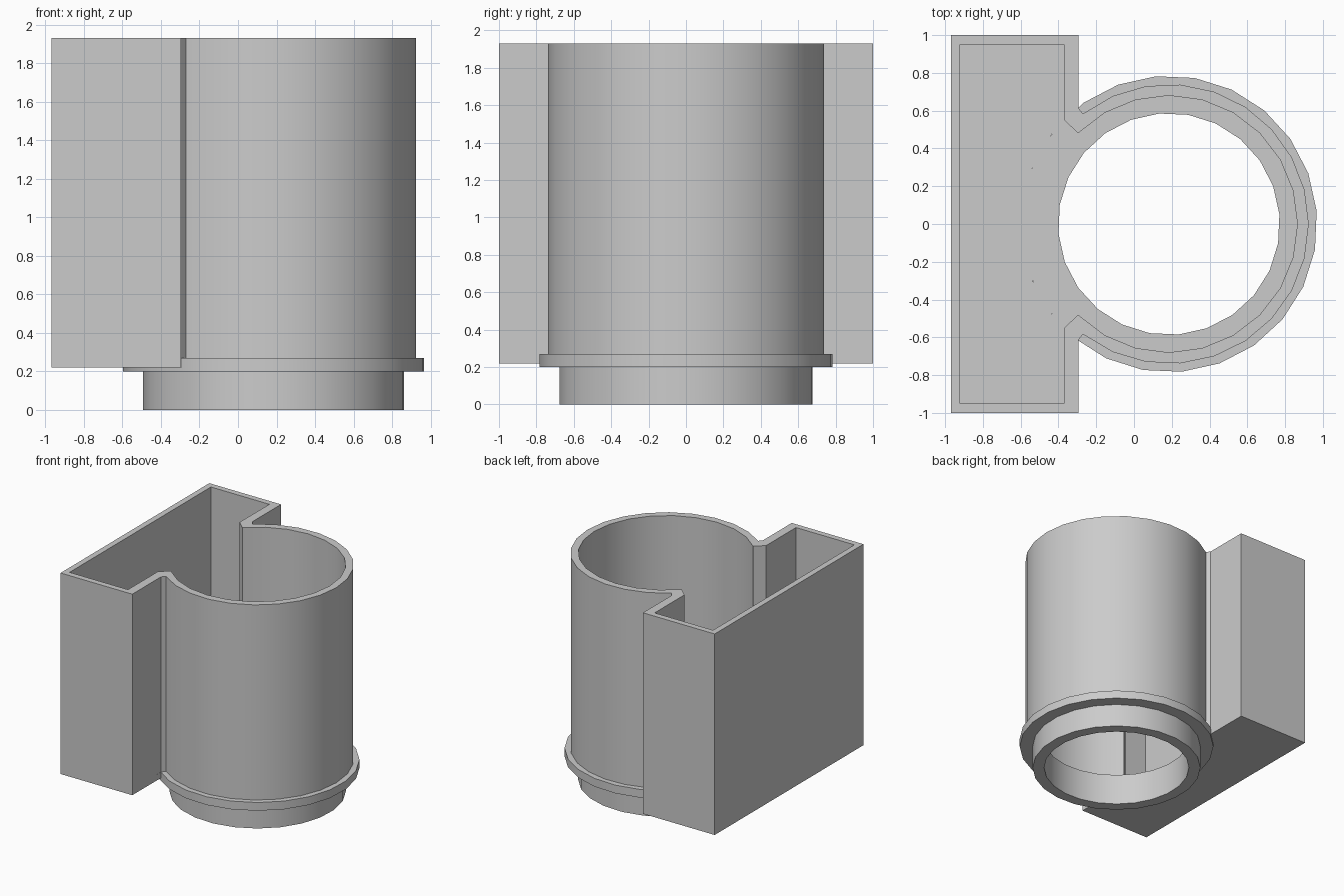
import bpy
import bmesh
from math import radians, cos, sin, pi

cube = bpy.data.objects.get("Cube")
if cube:
    bpy.data.objects.remove(cube, do_unlink=True)

CENTRE_X = 0.185
FLOOR, TOP = 0.27, 1.93

grey = bpy.data.materials.new("light_grey")
grey.use_nodes = True
grey.diffuse_color = (0.6, 0.6, 0.6, 1)
grey.node_tree.nodes["Principled BSDF"].inputs["Base Color"].default_value = (0.6, 0.6, 0.6, 1)


def arc(radius, start, end, steps):
    """Points on a circle about the tube axis, angles in degrees."""
    angles = [radians(start + (end - start) * i / steps) for i in range(steps + 1)]
    return [(CENTRE_X + radius * cos(a), radius * sin(a)) for a in angles]


def finish(name, bm):
    bmesh.ops.recalc_face_normals(bm, faces=bm.faces)
    mesh = bpy.data.meshes.new(name)
    bm.to_mesh(mesh)
    bm.free()
    mesh.materials.append(grey)
    obj = bpy.data.objects.new(name, mesh)
    bpy.context.collection.objects.link(obj)
    bpy.ops.object.select_all(action='DESELECT')
    obj.select_set(True)
    bpy.context.view_layer.objects.active = obj
    bpy.ops.object.shade_smooth_by_angle(angle=radians(30))
    return obj


def bridge(bm, loops):
    """Join consecutive closed loops, and the last back to the first."""
    for a, b in zip(loops, loops[1:] + loops[:1]):
        n = len(a)
        for i in range(n):
            j = (i + 1) % n
            bm.faces.new((a[i], a[j], b[j], b[i]))


def outline(back, front, side, corner, radius, angle):
    """Keyhole outline: box on one side opening into a round tube."""
    half = [(back, -side), (front, -side), (front, -corner)]
    return half + arc(radius, -angle, angle, 18) + [(x, -y) for x, y in reversed(half)]


# Continuous wall of the box and tube
bm = bmesh.new()
outer = outline(-0.97, -0.295, 1.0, 0.615, 0.74, 128)
inner = outline(-0.92, -0.37, 0.95, 0.55, 0.68, 135)
bridge(bm, [[bm.verts.new((x, y, z)) for x, y in pts]
            for pts, z in ((outer, FLOOR), (outer, TOP), (inner, TOP), (inner, FLOOR))])
finish("box_and_tube_wall", bm)

# Floor of the box, notched around the collar
bm = bmesh.new()
notch = [(-0.97, -1), (-0.295, -1)] + arc(0.782, 232.2, 127.8, 7) + [(-0.295, 1), (-0.97, 1)]
face = bm.faces.new([bm.verts.new((x, y, 0.22)) for x, y in notch])
extruded = bmesh.ops.extrude_face_region(bm, geom=[face])["geom"]
bmesh.ops.translate(bm, vec=(0, 0, FLOOR - 0.22),
                    verts=[v for v in extruded if isinstance(v, bmesh.types.BMVert)])
finish("box_floor", bm)

# Round neck with its projecting collar
bm = bmesh.new()
section = [(0.587, 0), (0.68, 0), (0.68, 0.2), (0.785, 0.2), (0.785, FLOOR), (0.587, FLOOR)]
bridge(bm, [[bm.verts.new((x, y, z)) for x, y in arc(r, 5, 365, 24)[:-1]]
            for r, z in section])
finish("neck_and_collar", bm)
